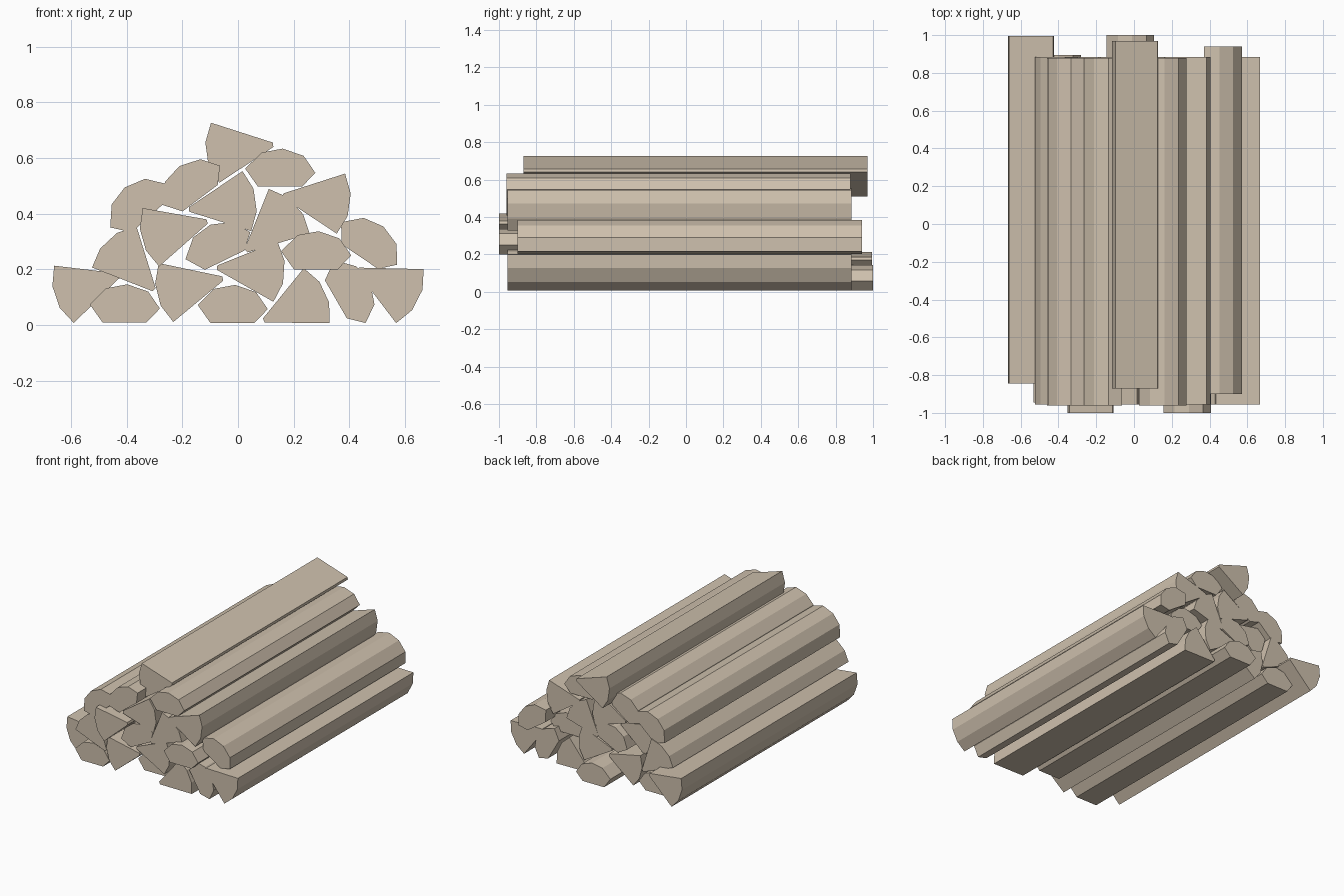
import bpy, bmesh, math

LENGTH = 1.84

# Cross-sections (x, z): quarter-split log with its tip at the origin, bark towards +x,
# and half log with its flat base centred on the origin, bark towards +z
QUARTER = [(0, -0.008), (0.21, -0.109), (0.24, -0.041), (0.24, 0.041), (0.21, 0.109), (0, 0.008)]
HALF = [(-0.079, 0), (0.079, 0), (0.127, 0.05), (0.085, 0.111), (0.01, 0.137),
        (-0.066, 0.123), (-0.125, 0.065)]

# Placements: x, z, turn in degrees, shift along y
QUARTERS = [
    (-0.427, 0.178, 198.9, 0.075),   # bottom row
    (-0.055, 0.167, 193.9, -0.035),
    (0.093, 0.016, 25.2, -0.035),
    (0.431, 0.199, -27.0, -0.035),
    (-0.302, 0.127, 132.9, -0.035),  # middle rows
    (-0.111, 0.372, 195.7, -0.08),
    (-0.075, 0.206, -3.8, -0.035),
    (0.029, 0.267, 42.3, -0.035),
    (-0.176, 0.415, 8.3, -0.035),
    (0.162, 0.465, -7.9, -0.035),
    (0.126, 0.648, 187.9, 0.05),     # top
]
HALVES = [
    (-0.408, 0.009, 0, -0.025),      # bottom row
    (-0.02, 0.007, 0, 0.08),
    (0.352, 0.092, -60, -0.035),
    (-0.048, 0.233, 26, -0.035),     # middle rows
    (0.28, 0.2, 0, -0.08),
    (0.438, 0.246, -34, 0.02),
    (-0.323, 0.386, 42, -0.04),      # upper rows
    (-0.136, 0.456, 37, -0.04),
    (0.151, 0.497, 0, -0.04),
]

wood = bpy.data.materials.new("wood")
wood.diffuse_color = (0.62, 0.53, 0.42, 1)


def make_log(name, profile, x, z, turn, shift):
    c, s = math.cos(math.radians(turn)), math.sin(math.radians(turn))
    bm = bmesh.new()
    front = [bm.verts.new((x + c * u - s * w, shift - LENGTH / 2, z + s * u + c * w))
             for u, w in profile]
    face = bm.faces.new(front)
    grown = bmesh.ops.extrude_face_region(bm, geom=[face])["geom"]
    back = [v for v in grown if isinstance(v, bmesh.types.BMVert)]
    bmesh.ops.translate(bm, vec=(0, LENGTH, 0), verts=back)
    bmesh.ops.recalc_face_normals(bm, faces=bm.faces)
    mesh = bpy.data.meshes.new(name)
    bm.to_mesh(mesh)
    bm.free()
    mesh.materials.append(wood)
    bpy.context.collection.objects.link(bpy.data.objects.new(name, mesh))


# Stacked firewood
for i, place in enumerate(QUARTERS, 1):
    make_log(f"quarter_log_{i}", QUARTER, *place)
for i, place in enumerate(HALVES, 1):
    make_log(f"half_log_{i}", HALF, *place)
